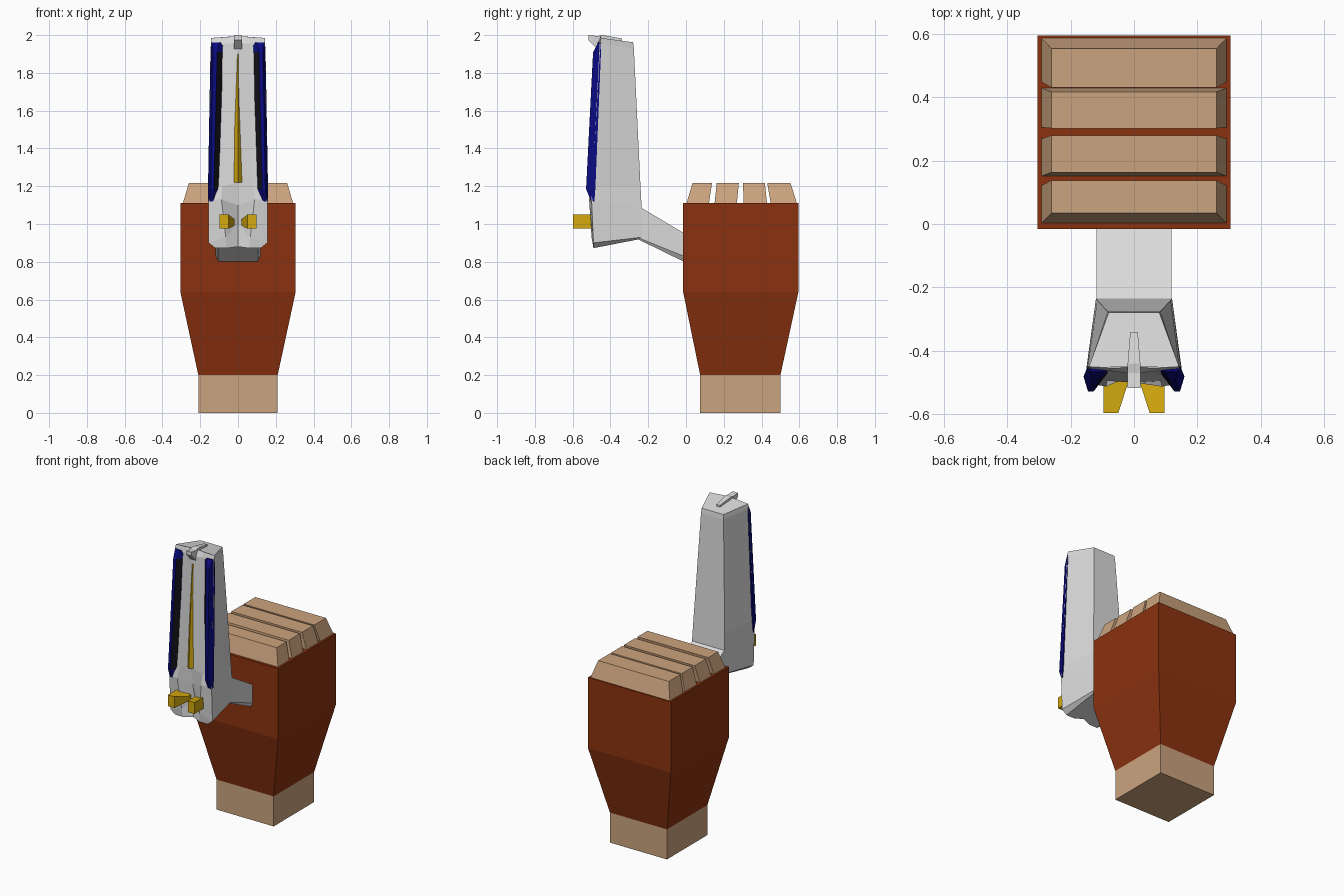
import bpy, bmesh
from mathutils import Vector


def mat(name, r, g, b):
    m = bpy.data.materials.new(name)
    m.diffuse_color = (r, g, b, 1)
    return m


RUST = mat("rust brown", 0.26, 0.032, 0.005)
TAN = mat("tan", 0.60, 0.37, 0.21)
GREY = mat("light grey", 0.70, 0.70, 0.70)
GOLD = mat("gold", 0.66, 0.40, 0.004)
NAVY = mat("navy", 0.003, 0.003, 0.21)
BLACK = mat("black", 0.006, 0.006, 0.010)


def loft(name, rings, mats, rule=None):
    """Skin closed rings of equal length, cap the ends, colour by an optional rule."""
    bm = bmesh.new()
    vs = [[bm.verts.new(p) for p in ring] for ring in rings]
    n = len(rings[0])
    for a, b in zip(vs, vs[1:]):
        for i in range(n):
            j = (i + 1) % n
            bm.faces.new((a[i], a[j], b[j], b[i]))
    bm.faces.new(vs[0])
    bm.faces.new(vs[-1])
    bmesh.ops.recalc_face_normals(bm, faces=bm.faces)
    if rule:
        for f in bm.faces:
            f.material_index = rule(f)
    me = bpy.data.meshes.new(name)
    bm.to_mesh(me)
    bm.free()
    for m in mats:
        me.materials.append(m)
    ob = bpy.data.objects.new(name, me)
    bpy.context.collection.objects.link(ob)
    return ob


def rect(x, y0, y1, z):
    return [(-x, y0, z), (x, y0, z), (x, y1, z), (-x, y1, z)]


def mirrored(half):
    """Close a right-hand half ring (last point on x = 0) across the middle."""
    return half + [(-x, y, z) for x, y, z in reversed(half[:-1])]


def flip(ring, s):
    return [(s * x, y, z) for x, y, z in ring]


# Wrist and fist
loft("wrist", [rect(0.21, 0.075, 0.5, 0), rect(0.21, 0.075, 0.5, 0.2)], [TAN])
loft("fist", [rect(0.21, 0.075, 0.5, 0.2), rect(0.305, -0.015, 0.595, 0.64),
              rect(0.305, -0.015, 0.595, 1.11)], [RUST])

# Four tapered fingers on top
for i, (b0, b1, t0, t1) in enumerate([(0.0, 0.12, 0.035, 0.138), (0.15, 0.268, 0.163, 0.28),
                                      (0.305, 0.43, 0.302, 0.417), (0.45, 0.59, 0.43, 0.553)]):
    loft(f"finger_{i + 1}", [rect(0.295, b0, b1, 1.10), rect(0.26, t0, t1, 1.218)], [TAN])


# Arm joining the fist to the tall head, chamfered below
def arm_ring(y, low, side, top):
    return [(-0.105, y, low), (0.105, y, low), (0.118, y, side),
            (0.118, y, top), (-0.118, y, top), (-0.118, y, side)]


loft("arm", [arm_ring(0.0, 0.795, 0.825, 0.945), arm_ring(-0.26, 0.922, 0.93, 1.10)], [GREY])

# Tall head: back, side, inner front and centre points at each level
loft("head", [mirrored(h) for h in (
    [(0.11, -0.235, 0.922), (0.12, -0.49, 0.872), (0.06, -0.49, 0.872), (0, -0.47, 0.88)],
    [(0.12, -0.235, 0.93), (0.155, -0.49, 0.90), (0.065, -0.50, 0.93), (0, -0.455, 1.00)],
    [(0.12, -0.235, 1.09), (0.155, -0.50, 1.13), (0.088, -0.513, 1.13), (0, -0.475, 1.10)],
    [(0.116, -0.241, 1.20), (0.153, -0.495, 1.20), (0.085, -0.495, 1.20), (0, -0.50, 1.22)],
    [(0.083, -0.276, 1.93), (0.144, -0.457, 1.955), (0.062, -0.465, 1.955), (0, -0.472, 1.955)],
    [(0.08, -0.280, 1.962), (0.142, -0.45, 1.985), (0.06, -0.455, 1.99), (0, -0.45, 1.995)])],
    [GREY])

# Small hook at the top of the head
loft("top_hook", [[(-w, y, lo), (w, y, lo), (w, y, hi), (-w, y, hi)] for w, y, lo, hi in (
    (0.012, -0.34, 1.965, 1.982), (0.02, -0.44, 1.93, 2.0),
    (0.02, -0.47, 1.925, 1.995), (0.02, -0.517, 1.975, 2.0))], [GREY])

# Gold ridge down the middle of the front
loft("centre_ridge", [[(-w, yb, z), (0, yf, z), (w, yb, z)] for w, yb, yf, z in (
    (0.031, -0.490, -0.517, 1.22), (0.006, -0.466, -0.482, 1.90))], [GOLD])


# Side blades with black inner slope, and gold fangs
def inner_black(f):
    c = f.calc_center_median()
    facing_in = f.normal.x * (1 if c.x < 0 else -1) > 0.3
    return 1 if facing_in and 1.25 < c.z < 1.85 else 0


for side, s in (("right", 1), ("left", -1)):
    loft(f"{side}_blade", [flip([(ox, yb, z), (ox - ch, yf, z), (mx, yf, z), (ix, yb, z)], s)
                           for ox, ch, mx, ix, yb, yf, z in (
        (0.158, 0.008, 0.130, 0.105, -0.485, -0.503, 1.12),
        (0.159, 0.014, 0.128, 0.093, -0.480, -0.529, 1.185),
        (0.146, 0.014, 0.110, 0.068, -0.450, -0.492, 1.91),
        (0.143, 0.005, 0.100, 0.066, -0.450, -0.465, 1.96))],
        [NAVY, BLACK], inner_black)
    loft(f"{side}_fang", [flip([(x0, y, z0), (0.097, y, 0.975), (0.097, y, 1.05), (x0, y, z1)], s)
                          for x0, y, z0, z1 in (
        (0.05, -0.597, 0.975, 1.05), (0.018, -0.50, 0.992, 1.025), (0.018, -0.47, 0.992, 1.025))],
        [GOLD])
